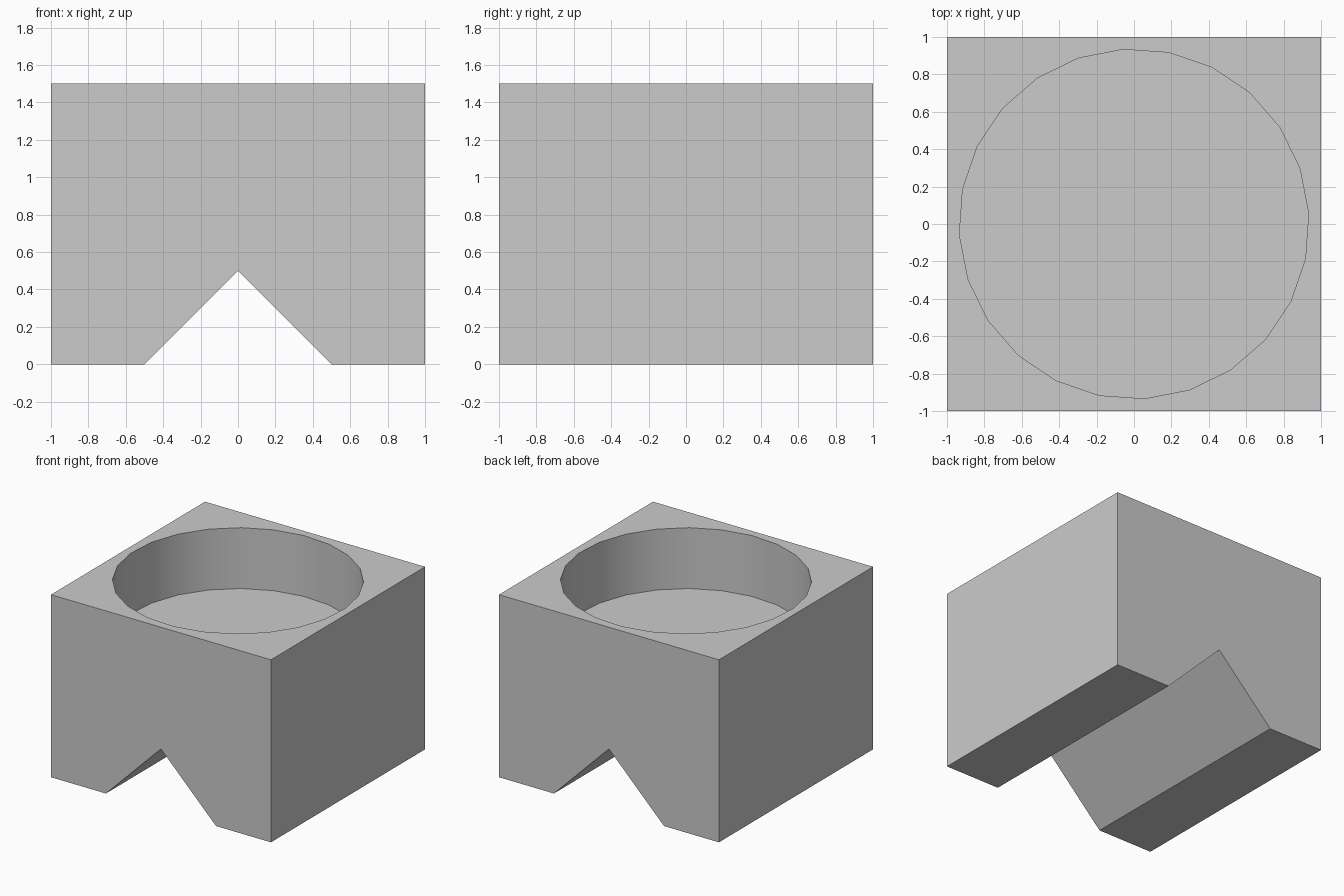
import bpy
import bmesh
import math
from mathutils import Matrix

default_cube = bpy.data.objects.get("Cube")
if default_cube:
    bpy.data.objects.remove(default_cube, do_unlink=True)

HEIGHT, DEPTH, RADIUS, SIDES = 1.5, 0.5, 0.935, 24

grey = bpy.data.materials.new("light grey")
grey.use_nodes = True
colour = (0.6, 0.6, 0.6, 1)
grey.diffuse_color = colour
grey.node_tree.nodes["Principled BSDF"].inputs["Base Color"].default_value = colour


def add_object(name, bm):
    bmesh.ops.recalc_face_normals(bm, faces=bm.faces)
    mesh = bpy.data.meshes.new(name)
    bm.to_mesh(mesh)
    bm.free()
    mesh.materials.append(grey)
    obj = bpy.data.objects.new(name, mesh)
    bpy.context.collection.objects.link(obj)
    return obj


# Block: front profile with a V notch, extruded from front to back
profile = [(-1, 0), (-0.5, 0), (0, 0.5), (0.5, 0), (1, 0), (1, HEIGHT), (-1, HEIGHT)]
bm = bmesh.new()
face = bm.faces.new([bm.verts.new((x, -1, z)) for x, z in profile])
extruded = bmesh.ops.extrude_face_region(bm, geom=[face])["geom"]
bmesh.ops.translate(bm, vec=(0, 2, 0),
                    verts=[v for v in extruded if isinstance(v, bmesh.types.BMVert)])
block = add_object("notched_block", bm)

# Round recess cut into the top
bm = bmesh.new()
bmesh.ops.create_cone(bm, cap_ends=True, segments=SIDES, radius1=RADIUS, radius2=RADIUS,
                      depth=2 * DEPTH,
                      matrix=Matrix.Translation((0, 0, HEIGHT))
                      @ Matrix.Rotation(math.radians(3.5), 4, "Z"))
cutter = add_object("recess_cutter", bm)

cut = block.modifiers.new("recess", "BOOLEAN")
cut.operation = "DIFFERENCE"
cut.solver = "EXACT"
cut.object = cutter

bpy.ops.object.select_all(action="DESELECT")
block.select_set(True)
bpy.context.view_layer.objects.active = block
bpy.ops.object.modifier_apply(modifier=cut.name)
bpy.data.objects.remove(cutter, do_unlink=True)

# Smooth recess wall, sharp edges elsewhere
bpy.ops.object.shade_smooth_by_angle(angle=math.radians(30))
